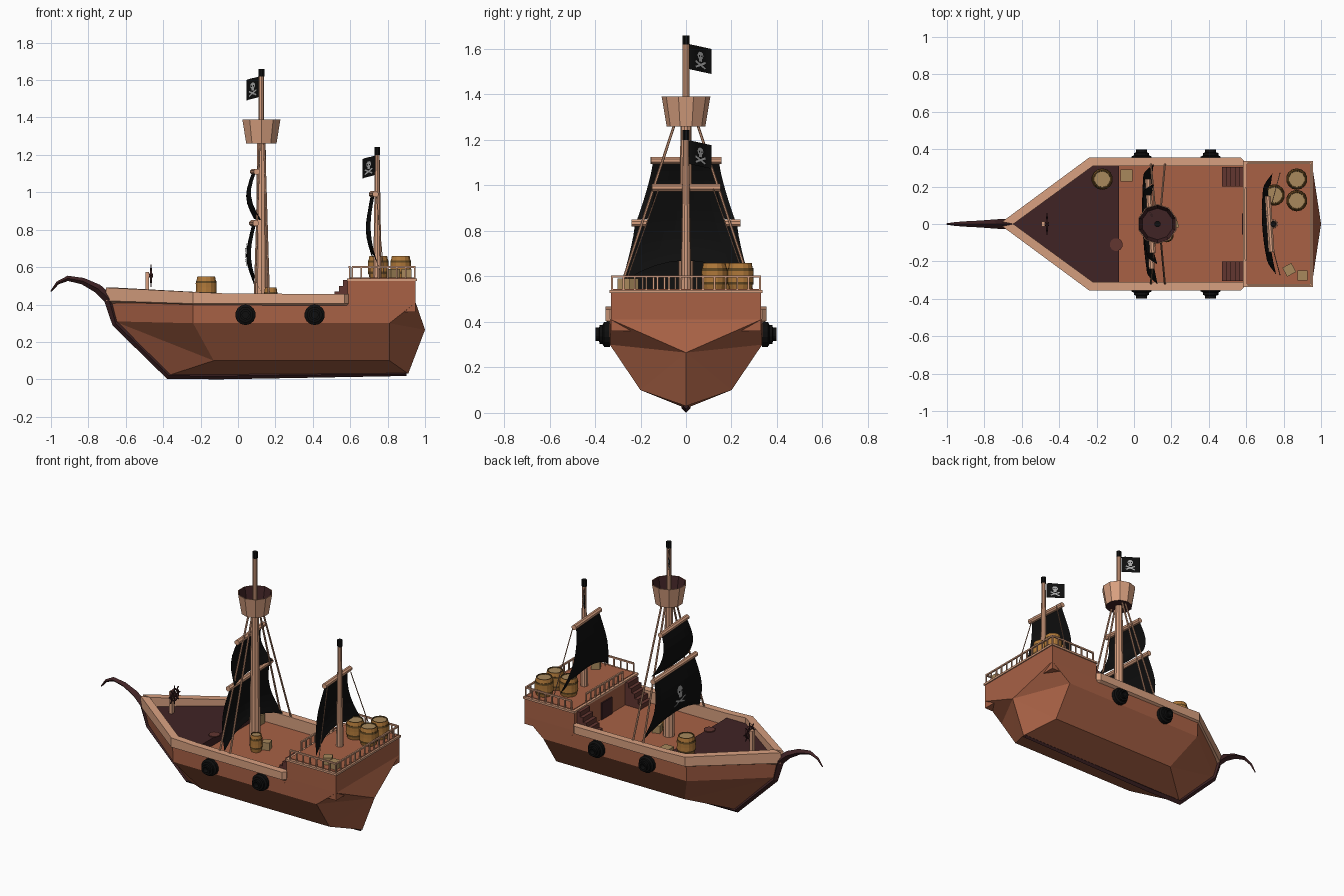
import bpy, bmesh, math
from mathutils import Vector

if "Cube" in bpy.data.objects:
    bpy.data.objects.remove(bpy.data.objects["Cube"])

def material(name, rgb):
    m = bpy.data.materials.new(name)
    m.diffuse_color = [((c / 255 + 0.055) / 1.055) ** 2.4 for c in rgb] + [1]
    m.use_nodes = True
    m.node_tree.nodes["Principled BSDF"].inputs["Base Color"].default_value = m.diffuse_color
    return m

HULL = material("hull brown", (168, 97, 69))
PALE = material("pale timber", (216, 160, 128))
DARK = material("dark timber", (64, 35, 37))
STEP = material("stair brown", (98, 54, 48))
BLACK = material("black", (14, 14, 14))
BARREL = material("barrel wood", (178, 122, 58))
LID = material("barrel lid", (168, 137, 92))
HOOP = material("barrel hoop", (98, 72, 34))
BONE = material("bone grey", (165, 165, 165))

def mesh(name, verts, faces, mats, idx=None):
    bm = bmesh.new()
    vs = [bm.verts.new(v) for v in verts]
    for k, f in enumerate(faces):
        face = bm.faces.new([vs[i] for i in f])
        face.material_index = idx[k] if idx else 0
    bmesh.ops.remove_doubles(bm, verts=bm.verts, dist=1e-5)
    bmesh.ops.recalc_face_normals(bm, faces=bm.faces)
    me = bpy.data.meshes.new(name)
    bm.to_mesh(me)
    bm.free()
    for m in mats if isinstance(mats, list) else [mats]:
        me.materials.append(m)
    ob = bpy.data.objects.new(name, me)
    bpy.context.collection.objects.link(ob)
    return ob

def loft(name, rings, mats, idx=None, cap=True):
    n = len(rings[0])
    faces, mi = [], []
    for i in range(len(rings) - 1):
        for j in range(n):
            k = (j + 1) % n
            faces.append((i*n + j, i*n + k, i*n + n + k, i*n + n + j))
            mi.append(idx[i] if idx else 0)
    if cap:
        faces += [tuple(range(n)), tuple(range((len(rings) - 1) * n, len(rings) * n))]
        mi += [mi[0], mi[-1]]
    return mesh(name, [p for r in rings for p in r], faces, mats, mi)

def lathe(name, prof, loc, mats, idx=None, n=12, axis=(0, 0, 1), cap=True):
    q = Vector(axis).to_track_quat('Z', 'Y')
    rings = [[Vector(loc) + q @ Vector((max(r, 1e-7) * math.cos(2*math.pi*(j + .5)/n),
              max(r, 1e-7) * math.sin(2*math.pi*(j + .5)/n), z)) for j in range(n)] for r, z in prof]
    return loft(name, rings, mats, idx, cap)

def rod(name, p, q, r, mat, n=6, r2=None):
    d = Vector(q) - Vector(p)
    return lathe(name, [(r, 0), (r2 or r, d.length)], p, mat, n=n, axis=d)

def prism(name, pts, z0, z1, mat):
    return loft(name, [[(x, y, z) for x, y in pts] for z in (z0, z1)], mat)

def box(name, x0, x1, y0, y1, z0, z1, mat):
    return prism(name, [(x0, y0), (x1, y0), (x1, y1), (x0, y1)], z0, z1, mat)

# Faceted hull: one half, mirrored
half = [(-.70, 0, .43), (-.66, 0, .31), (-.375, 0, .02), (-.24, .342, .42), (-.24, .335, .30),
        (-.13, .2, .10), (.95, .33, .41), (.81, .335, .30), (.81, .2, .10), (.91, 0, .03), (1, 0, .265), (.95, 0, .41)]
faces = [(0, 3, 4, 1), (1, 4, 5), (1, 5, 2), (3, 6, 7, 4), (4, 7, 8, 5), (5, 8, 9, 2),
         (6, 10, 7), (7, 10, 8), (8, 10, 9), (6, 11, 10)]
mesh("hull", half + [(x, -y, z) for x, y, z in half], faces + [tuple(i + 12 for i in f) for f in faces], HULL)

# Curved prow, stem and keel as one tapered beam
path = [(-1, .47, .004), (-.965, .515, .009), (-.91, .54, .014), (-.83, .525, .018), (-.75, .485, .024),
        (-.69, .43, .028), (-.655, .30, .02), (-.37, .02, .02), (-.1, .018, .018), (.9, .03, .012)]
rings = []
for i, (x, z, r) in enumerate(path):
    a, b = path[max(i - 1, 0)], path[min(i + 1, len(path) - 1)]
    t = Vector((b[0] - a[0], 0, b[1] - a[1])).normalized()
    nrm = Vector((-t.z, 0, t.x))
    rings.append([Vector((x, 0, z)) + nrm * u * r + Vector((0, v * r, 0)) for u, v in ((1, 0), (0, 1), (-1, 0), (0, -1))])
loft("prow_and_keel", rings, DARK)

# Decks and stern cabin
box("main_deck", -.1, .6, -.335, .335, .36, .38, HULL)
prism("fore_deck", [(-.67, 0), (-.23, -.33), (-.08, -.33), (-.08, .33), (-.23, .33)], .38, .43, DARK)
lathe("deck_hatch", [(.035, 0), (.035, .006)], (-.095, -.11, .43), STEP)
box("stern_cabin", .585, .95, -.33, .33, .36, .53, HULL)
box("stern_trim", .583, .957, -.337, .337, .527, .54, PALE)
box("stern_deck", .6, .945, -.32, .32, .535, .544, HULL)
box("cabin_door", .577, .586, -.055, .055, .38, .49, DARK)

# Gunwale rail, outer/inner points with bottom/top heights
rail = [(-.705, .012, -.645, 0, .42, .49), (-.24, .355, -.22, .31, .405, .467), (-.08, .355, -.08, .31, .405, .46),
        (.57, .355, .57, .31, .405, .455), (.59, .335, .59, .31, .405, .455)]
for s, side in ((1, "left"), (-1, "right")):
    loft(side + "_gunwale", [[(a, s*b, e), (c, s*d, min(e, .38)), (c, s*d, f), (a, s*b, f)]
                             for a, b, c, d, e, f in rail], PALE)
    # Stairs to the stern deck
    for i in range(5):
        box(f"{side}_stair_{i}", .47 + .023*i, .585, s*.2, s*.305, .38, .41 + .03*i, STEP)
    # Cannons
    for x in (.04, .41):
        lathe(side + "_cannon", [(.055, 0), (.055, .025), (.042, .032), (.042, .045), (.03, .047), (.03, .063), (.018, .063), (.018, .03)],
              (x, s*.335, .345), BLACK, n=14, axis=(0, s, 0))
    # Shrouds
    rod(side + "_shroud_fore", (.115, s*.05, 1.27), (.09, s*.32, .45), .006, PALE)
    rod(side + "_shroud_aft", (.14, s*.05, 1.27), (.165, s*.32, .45), .006, PALE)
    rod(side + "_stern_rope", (.74, s*.12, .985), (.78, s*.27, .56), .003, PALE, 4)

# Stern railing
def railing(name, p, q, n):
    p, q = Vector(p), Vector(q)
    rod(name + "_bar", p, q, .007, PALE, 4)
    for i in range(n + 1):
        t = p.lerp(q, i / n)
        rod(f"{name}_post_{i}", (t.x, t.y, .53), t, .0055, PALE, 4)
for s in (1, -1):
    railing("side_railing", (.61, s*.325, .6), (.945, s*.325, .6), 7)
railing("back_railing", (.945, -.325, .6), (.945, .325, .6), 13)
railing("front_railing", (.597, -.19, .6), (.597, .19, .6), 8)

# Masts, caps, crow's nest
lathe("main_mast", [(.036, .37), (.024, 1.27), (.016, 1.28), (.015, 1.62)], (.125, 0, 0), PALE, n=10)
lathe("main_mast_cap", [(.017, 1.62), (.017, 1.66)], (.125, 0, 0), BLACK, n=8)
lathe("stern_mast", [(.024, .53), (.013, 1.205)], (.745, 0, 0), PALE, n=10)
lathe("stern_mast_cap", [(.016, 1.2), (.016, 1.243)], (.745, 0, 0), BLACK, n=8)
lathe("crows_nest", [(0, 1.26), (.085, 1.26), (.107, 1.39), (.102, 1.39), (.084, 1.3), (0, 1.3)],
      (.125, 0, 0), [PALE, DARK], [1, 0, 0, 1, 1], n=10, cap=False)

# Sails: surface point from sideways u (-1..1) and downward v (0..1)
def sail_fn(x, z0, z1, w0, w1, bulge, arch):
    def f(u, v):
        w = w0 + (w1 - w0) * v ** 1.3
        return Vector((x - bulge * math.sin(math.pi * v) + .03 * v * u * u - .01 * u,
                       u * w, z0 + (z1 - z0) * v + arch * v * v * (1 - u * u)))
    return f

def sheet(name, f, us, nv, mat):
    n = len(us)
    mesh(name, [f(u, j / nv) for j in range(nv + 1) for u in us],
         [(j*n + i, j*n + i + 1, j*n + n + i + 1, j*n + n + i) for j in range(nv) for i in range(n - 1)], mat)

U = [i / 4 - 1 for i in range(9)]
lower = sail_fn(.085, .825, .46, .225, .32, .04, .08)
sheet("main_upper_sail", sail_fn(.085, 1.105, .85, .145, .215, .04, .01), U, 6, BLACK)
sheet("main_lower_sail", lower, U, 8, BLACK)
sheet("stern_sail", sail_fn(.72, .985, .58, .135, .27, .035, .09), U, 8, BLACK)
for name, x, z, w in (("main_top_yard", .09, 1.11, .155), ("main_low_yard", .085, .835, .24), ("stern_yard", .725, .99, .15)):
    rod(name, (x + .01, -w, z), (x - .01, w, z), .017, PALE, 8)

# Painted skull and crossbones plates: f maps emblem plane (a, b, lift) to space
def emblem(name, f):
    def poly(part, pts, mat, lift):
        mesh(name + part, [f(a, b, lift) for a, b in pts], [tuple(range(len(pts)))], mat)
    def disc(cx, cy, r, n=10):
        return [(cx + r*math.cos(2*math.pi*i/n), cy + r*math.sin(2*math.pi*i/n)) for i in range(n)]
    poly("_head", disc(0, .35, .42), BONE, 1)
    poly("_jaw", [(-.24, .05), (.24, .05), (.22, -.28), (-.22, -.28)], BONE, 1.1)
    for s in (1, -1):
        poly("_bone", [(-.75*s, -.85), (-.6*s, -1), (.75*s, -.4), (.65*s, -.2)], BONE, 1.2 + .1*s)
        poly("_eye", disc(.17*s, .3, .1, 6), BLACK, 1.6)

emblem("sail_emblem", lambda a, b, k: lower(a * .3, .47 - b * .25) + Vector((-.006 * k, 0, 0)))

# Flags streaming forward and sideways
for name, x, z, h in (("main_flag", .113, 1.555, .055), ("stern_flag", .733, 1.135, .052)):
    def flag(u, v, x=x, z=z, h=h):
        t = (u + 1) / 2
        return Vector((x - .065*t + .006*math.sin(6*t), .012 + .1*t, z + h - 2*h*v + .012 - .022*t))
    sheet(name, flag, U, 2, BLACK)
    for s in (1, -1):
        emblem(name + "_emblem", lambda a, b, k: flag(a * .62, .5 - b * .38) + Vector((-.84, -.54, 0)) * .003 * k * s)

# Ship's wheel on the bow
c = Vector((-.465, 0, .555))
box("wheel_stand", -.495, -.475, -.014, .014, .43, .575, PALE)
ring = [(.034, -.006), (.042, -.006), (.042, .006), (.034, .006), (.034, -.006)]
lathe("wheel_rim", ring, c, DARK, axis=(1, 0, 0), cap=False)
rod("wheel_hub", c - Vector((.015, 0, 0)), c + Vector((.01, 0, 0)), .012, DARK, 8)
for i in range(4):
    d = Vector((0, math.cos(i*math.pi/4), math.sin(i*math.pi/4))) * .06
    rod(f"wheel_spoke_{i}", c - d, c + d, .004, DARK, 4)

# Barrels and crates
for x, y, z, r, h in ((-.17, .24, .43, .058, .12), (.87, .24, .54, .058, .12), (.87, .125, .54, .058, .12),
                      (.75, .155, .54, .058, .12), (.175, -.06, .38, .038, .11)):
    prof = [(0, 0), (.82, 0), (.92, .2), (.96, .2), (.99, .3), (.98, .5), (.99, .7), (.96, .8), (.92, .8),
            (.84, 1), (.75, 1), (.73, .96), (0, .96)]
    lathe("barrel", [(a*r, b*h) for a, b in prof], (x, y, z), [BARREL, LID, HOOP],
          [1, 0, 2, 2, 0, 0, 2, 2, 0, 2, 2, 1], n=14, cap=False)
for x, y, z, s, turn in ((-.04, .26, .38, .032, 0), (.83, -.245, .54, .027, .5), (.9, -.275, .54, .027, 0), (.21, .0, .38, .025, .3)):
    cr = box("crate", -s, s, -s, s, 0, min(2*s, .085) if z < .5 else .05, LID)
    cr.location, cr.rotation_euler = (x, y, z), (0, 0, turn)
